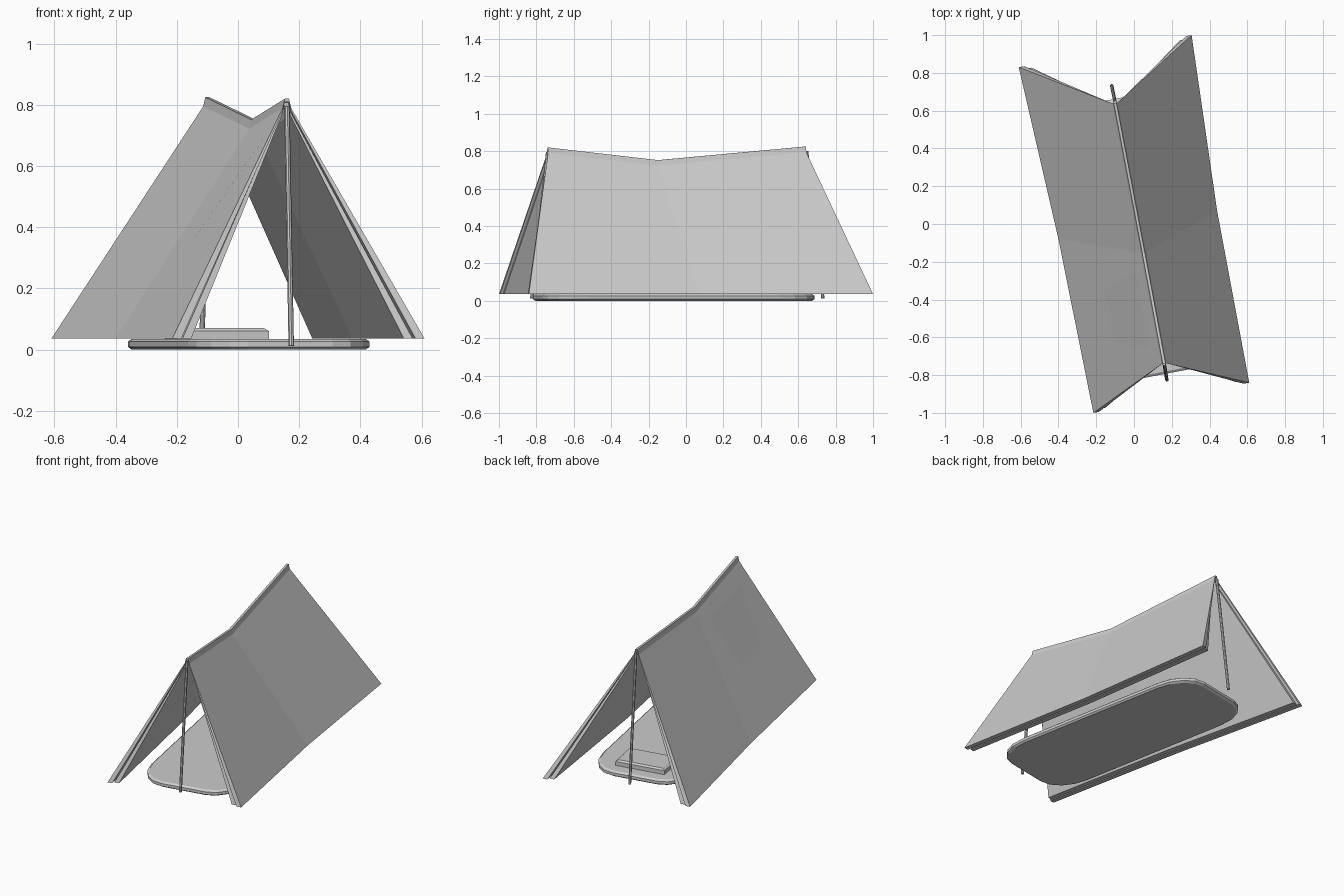
import bpy, bmesh, math
from mathutils import Vector, Matrix

if "Cube" in bpy.data.objects:
    bpy.data.objects.remove(bpy.data.objects["Cube"])

ANG = math.radians(10.7)
AXIS = Vector((-math.sin(ANG), math.cos(ANG), 0))   # along the ridge
SIDE = Vector((math.cos(ANG), math.sin(ANG), 0))    # across the tent


def make(name, verts, faces):
    me = bpy.data.meshes.new(name)
    bm = bmesh.new()
    vs = [bm.verts.new(v) for v in verts]
    for f in faces:
        bm.faces.new([vs[i] for i in f])
    bmesh.ops.recalc_face_normals(bm, faces=bm.faces)
    bm.to_mesh(me)
    bm.free()
    ob = bpy.data.objects.new(name, me)
    bpy.context.collection.objects.link(ob)
    return ob


# Tent sections: left hem, ridge, right hem (front, sagging middle, back)
SECTIONS = [
    ((-0.215, -1.0, 0.036), (0.16, -0.74, 0.82), (0.61, -0.84, 0.036)),
    ((-0.40, -0.08, 0.036), (0.05, -0.15, 0.752), (0.44, 0.07, 0.036)),
    ((-0.61, 0.83, 0.036), (-0.10, 0.64, 0.825), (0.305, 1.0, 0.036)),
]


def profile(section, inset, drop, shrink):
    left, ridge, right = (Vector(p) + AXIS * shrink for p in section)
    ridge.z -= drop
    low = Vector((0, 0, -0.03))
    return [left + SIDE * inset, ridge - SIDE * 0.014 + low, ridge - SIDE * 0.007,
            ridge + SIDE * 0.007, ridge + SIDE * 0.014 + low, right - SIDE * inset]


def cloth(name, outer, inner, recess):
    verts, faces = [], []
    for s, sec in enumerate(SECTIONS):
        shrink = recess * (1 - s)
        verts += profile(sec, *outer, shrink) + profile(sec, *inner, shrink)[::-1]
    n = 12
    for s in range(2):
        for k in range(n):
            a, b = s * n + k, s * n + (k + 1) % n
            faces.append((a, b, b + n, a + n))
    for base in (0, 2 * n):
        for k in range(5):
            faces.append((base + k, base + k + 1, base + n - 2 - k, base + n - 1 - k))
    return make(name, verts, faces)


# Two cloth layers
cloth("outer_canvas", (0, 0), (0.03, 0.010), 0)
cloth("inner_lining", (0.037, 0.013), (0.066, 0.024), 0.015)


def pole(name, top, foot, r=0.009):
    top, foot = Vector(top), Vector(foot)
    d = top - foot
    bpy.ops.mesh.primitive_cylinder_add(vertices=8, radius=r, depth=d.length,
                                        location=(top + foot) / 2)
    ob = bpy.context.object
    ob.name = name
    ob.rotation_euler = d.to_track_quat('Z', 'Y').to_euler()


# Leaning end poles
pole("front_pole", (0.16, -0.74, 0.795), (0.174, -0.825, 0.012))
pole("back_pole", (-0.10, 0.645, 0.80), (-0.118, 0.732, 0.012))

# Ground mat with rounded corners and softened rim
outline = []
for i, (sx, sy) in enumerate(((1, 1), (-1, 1), (-1, -1), (1, -1))):
    for k in range(5):
        a = math.pi / 2 * (i + k / 4)
        outline.append((sx * 0.14 + 0.16 * math.cos(a), sy * 0.52 + 0.22 * math.sin(a)))
rings = ((0.965, 0.0), (1.0, 0.009), (1.0, 0.026), (0.965, 0.035))
n = len(outline)
verts = [SIDE * (x * s) + AXIS * (y * (1 + (s - 1) / 2)) + Vector((0.035, -0.065, z))
         for s, z in rings for x, y in outline]
faces = [(r * n + k, r * n + (k + 1) % n, (r + 1) * n + (k + 1) % n, (r + 1) * n + k)
         for r in range(3) for k in range(n)]
faces += [tuple(range(n)), tuple(range(3 * n, 4 * n))]
make("ground_mat", verts, faces)

# Pillow near the back: block with a tapered top
hx, hy = 0.155, 0.095
verts = []
for s, z in ((1.0, 0.034), (1.0, 0.06), (0.9, 0.07)):
    for x, y in ((-1, -1), (1, -1), (1, 1), (-1, 1)):
        verts.append(SIDE * (x * hx * s) + AXIS * (y * hy * s) + Vector((-0.068, 0.49, z)))
faces = [(r * 4 + k, r * 4 + (k + 1) % 4, r * 4 + 4 + (k + 1) % 4, r * 4 + 4 + k)
         for r in range(2) for k in range(4)]
make("pillow", verts, faces + [(0, 1, 2, 3), (8, 9, 10, 11)])
